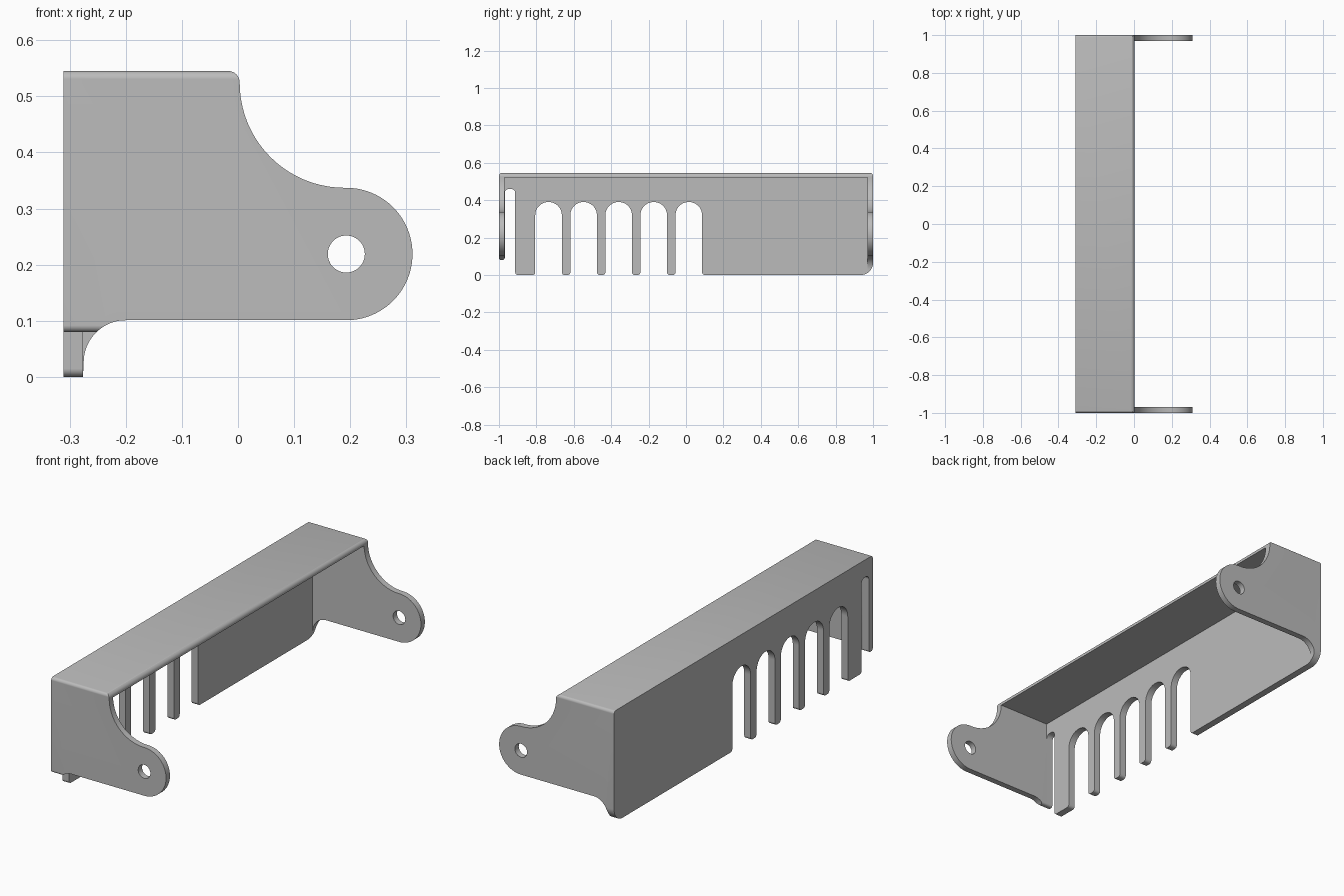
import bpy
import bmesh
from math import cos, sin, pi, radians
from mathutils import Vector

cube = bpy.data.objects.get("Cube")
if cube:
    bpy.data.objects.remove(cube, do_unlink=True)


def rounded(corners, steps=20):
    """Outline from right-angled corners (u, v, fillet radius)."""
    outline = []
    for i, (u, v, r) in enumerate(corners):
        p = Vector((u, v))
        if r == 0:
            outline.append(p)
            continue
        a = (Vector(corners[i - 1][:2]) - p).normalized()
        b = (Vector(corners[(i + 1) % len(corners)][:2]) - p).normalized()
        centre = p + (a + b) * r
        for k in range(steps + 1):
            t = pi / 2 * k / steps
            outline.append(centre - (b * cos(t) + a * sin(t)) * r)
    return outline


def prism(name, outline, axis, start, end):
    """Extrude an outline (x-z or y-z) along y or x."""
    def place(p, d):
        return (p.x, d, p.y) if axis == "y" else (d, p.x, p.y)

    bm = bmesh.new()
    face = bm.faces.new([bm.verts.new(place(p, start)) for p in outline])
    moved = bmesh.ops.extrude_face_region(bm, geom=[face])["geom"]
    shift = Vector((0, end - start, 0) if axis == "y" else (end - start, 0, 0))
    bmesh.ops.translate(bm, vec=shift,
                        verts=[g for g in moved if isinstance(g, bmesh.types.BMVert)])
    bmesh.ops.recalc_face_normals(bm, faces=bm.faces[:])
    mesh = bpy.data.meshes.new(name)
    bm.to_mesh(mesh)
    bm.free()
    obj = bpy.data.objects.new(name, mesh)
    bpy.context.collection.objects.link(obj)
    return obj


def cut(target, tool, operation):
    tool.hide_render = True
    mod = target.modifiers.new("cut", "BOOLEAN")
    mod.object, mod.operation, mod.solver = tool, operation, "EXACT"
    bpy.context.view_layer.objects.active = target
    bpy.ops.object.modifier_apply(modifier=mod.name)
    bpy.data.objects.remove(tool, do_unlink=True)


# Side profile: back wall, roof, concave shoulder, round lug and foot flare
side = rounded([(-0.311, -0.02, 0), (-0.311, 0.545, 0), (0.003, 0.545, 0.02),
                (0.003, 0.337, 0.187), (0.311, 0.337, 0.118), (0.311, 0.101, 0.118),
                (-0.275, 0.101, 0.075), (-0.275, -0.02, 0)])
bracket = prism("bracket", side, "y", -1.02, 1.02)

# Hollow between the end plates
hollow = rounded([(-0.97, -0.1, 0), (-0.97, 0.52, 0), (0.97, 0.52, 0), (0.97, -0.1, 0)])
cut(bracket, prism("hollow", hollow, "x", -0.276, 0.5), "DIFFERENCE")

# Length-wise outline: rounded ends, relief gap and five arched slots
corners = [(-1, 0.5455, 0.015), (-1, 0.08, 0.012), (-0.969, 0.08, 0.012),
           (-0.969, 0.46, 0.022), (-0.913, 0.46, 0.022), (-0.913, 0, 0.015)]
for i in range(5):
    y = -0.735 + 0.1875 * i
    corners += [(y - 0.071, 0, 0.015), (y - 0.071, 0.39, 0.0705),
                (y + 0.071, 0.39, 0.0705), (y + 0.071, 0, 0.015)]
corners += [(1, 0, 0.065), (1, 0.5455, 0.015)]
cut(bracket, prism("envelope", rounded(corners), "x", -0.5, 0.5), "INTERSECT")

# Pivot hole through both lugs
hole = [Vector((0.193 + 0.033 * cos(t * pi / 24), 0.219 + 0.033 * sin(t * pi / 24)))
        for t in range(48)]
cut(bracket, prism("pivot_hole", hole, "y", -1.1, 1.1), "DIFFERENCE")

# Plain grey finish
grey = bpy.data.materials.new("plain_grey")
grey.use_nodes = True
colour = (0.5, 0.5, 0.5, 1)
grey.diffuse_color = colour
grey.node_tree.nodes["Principled BSDF"].inputs["Base Color"].default_value = colour
bracket.data.materials.clear()
bracket.data.materials.append(grey)
for face in bracket.data.polygons:
    face.material_index = 0

bpy.ops.object.select_all(action="DESELECT")
bracket.select_set(True)
bpy.context.view_layer.objects.active = bracket
bpy.ops.object.shade_smooth_by_angle(angle=radians(30))
